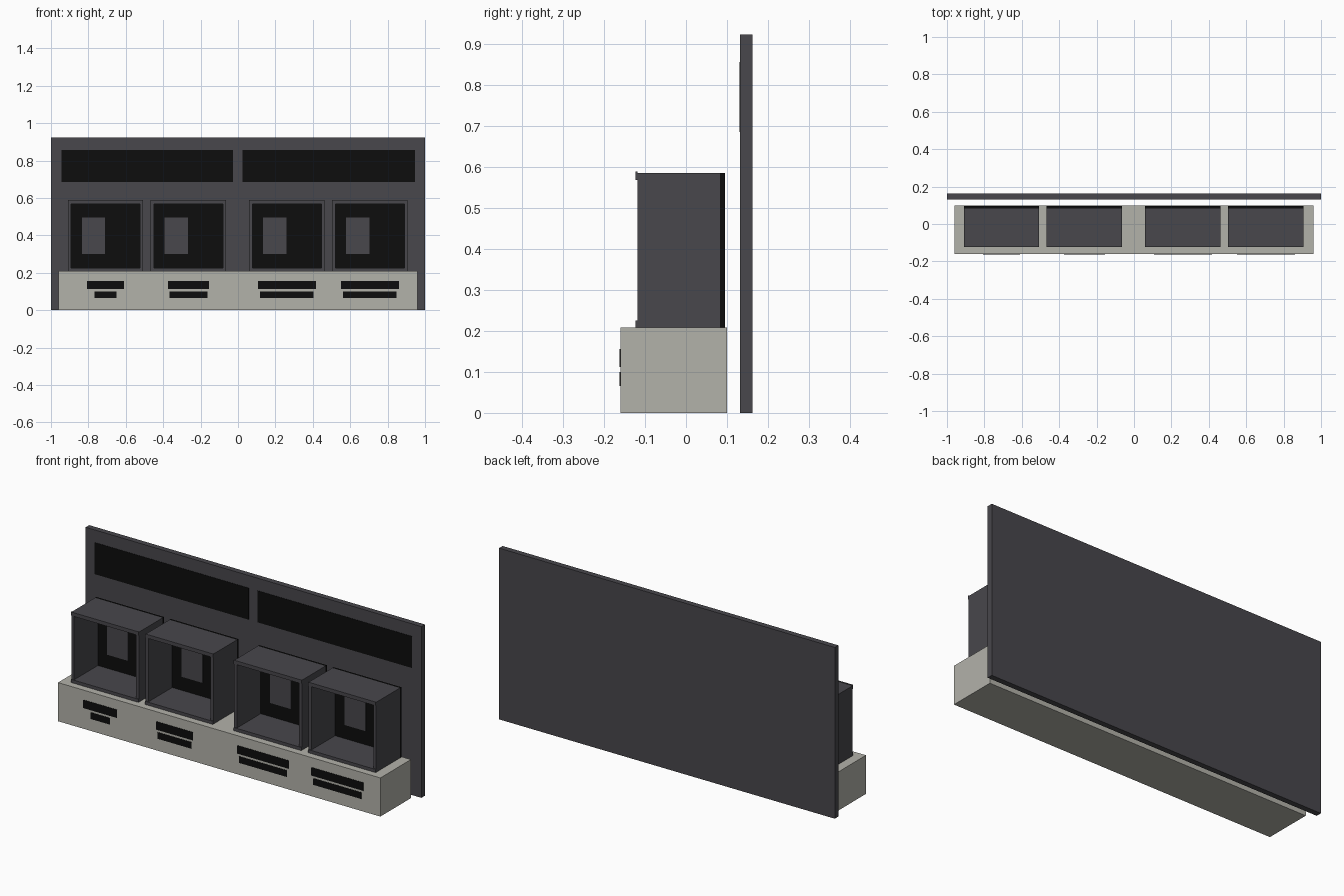
import bpy

cube = bpy.data.objects.get("Cube")
if cube:
    bpy.data.objects.remove(cube, do_unlink=True)


def material(name, r, g, b):
    m = bpy.data.materials.new(name)
    m.use_nodes = True
    m.diffuse_color = (r, g, b, 1)
    m.node_tree.nodes["Principled BSDF"].inputs["Base Color"].default_value = (r, g, b, 1)
    return m


charcoal = material("charcoal grey", 0.065, 0.063, 0.072)
black = material("black", 0.004, 0.004, 0.004)
stone = material("warm stone", 0.45, 0.445, 0.4)


def box(name, x, y, z, mat):
    """Box spanning the (min, max) pairs x, y and z."""
    bpy.ops.mesh.primitive_cube_add(size=1, location=[sum(s) / 2 for s in (x, y, z)])
    ob = bpy.context.object
    ob.name = name
    ob.scale = [s[1] - s[0] for s in (x, y, z)]
    bpy.ops.object.transform_apply(location=False, rotation=False)
    ob.data.materials.append(mat)
    return ob


# Plinth and back wall
box("plinth", (-0.96, 0.96), (-0.16, 0.1), (0, 0.208), stone)
box("back_wall", (-1, 1), (0.132, 0.162), (0, 0.922), charcoal)

# Wide dark panels on the wall
for side, x in (("right", (-0.945, -0.028)), ("left", (0.025, 0.945))):
    box(side + "_wall_panel", x, (0.13, 0.134), (0.685, 0.855), black)

# Open display cases: left edge, then upper and lower label half-widths
cases = [(-0.91, 0.1, 0.058), (-0.467, 0.11, 0.102),
         (0.06, 0.155, 0.143), (0.503, 0.155, 0.143)]
width, wall = 0.403, 0.017
bottom, top = 0.208, 0.585
front, back = -0.118, 0.083

for i, (x0, upper, lower) in enumerate(cases, 1):
    x1 = x0 + width
    name = f"case_{i}_"
    depth = (front, back)
    rim = (front - 0.005, front)
    # Shell
    box(name + "floor", (x0, x1), depth, (bottom, bottom + wall), charcoal)
    box(name + "roof", (x0, x1), depth, (top - wall, top), charcoal)
    for side, x in (("right", (x0, x0 + wall)), ("left", (x1 - wall, x1))):
        box(name + side + "_wall", x, depth, (bottom + wall, top - wall), charcoal)
    box(name + "back_panel", (x0, x1), (back, 0.095), (bottom, top), black)
    # Raised rim bars
    box(name + "lower_rim", (x0, x1), rim, (bottom, bottom + wall), charcoal)
    box(name + "upper_rim", (x0, x1), rim, (top - wall, top + 0.003), charcoal)
    # Card on the back panel
    box(name + "card", (x0 + 0.075, x0 + 0.2), (back - 0.004, back + 0.002),
        (0.3, 0.495), charcoal)
    # Two label strips on the plinth
    mid = x0 + width / 2
    for part, half, z in (("upper", upper, (0.112, 0.156)), ("lower", lower, (0.065, 0.1))):
        box(name + part + "_label", (mid - half, mid + half), (-0.162, -0.158), z, black)
